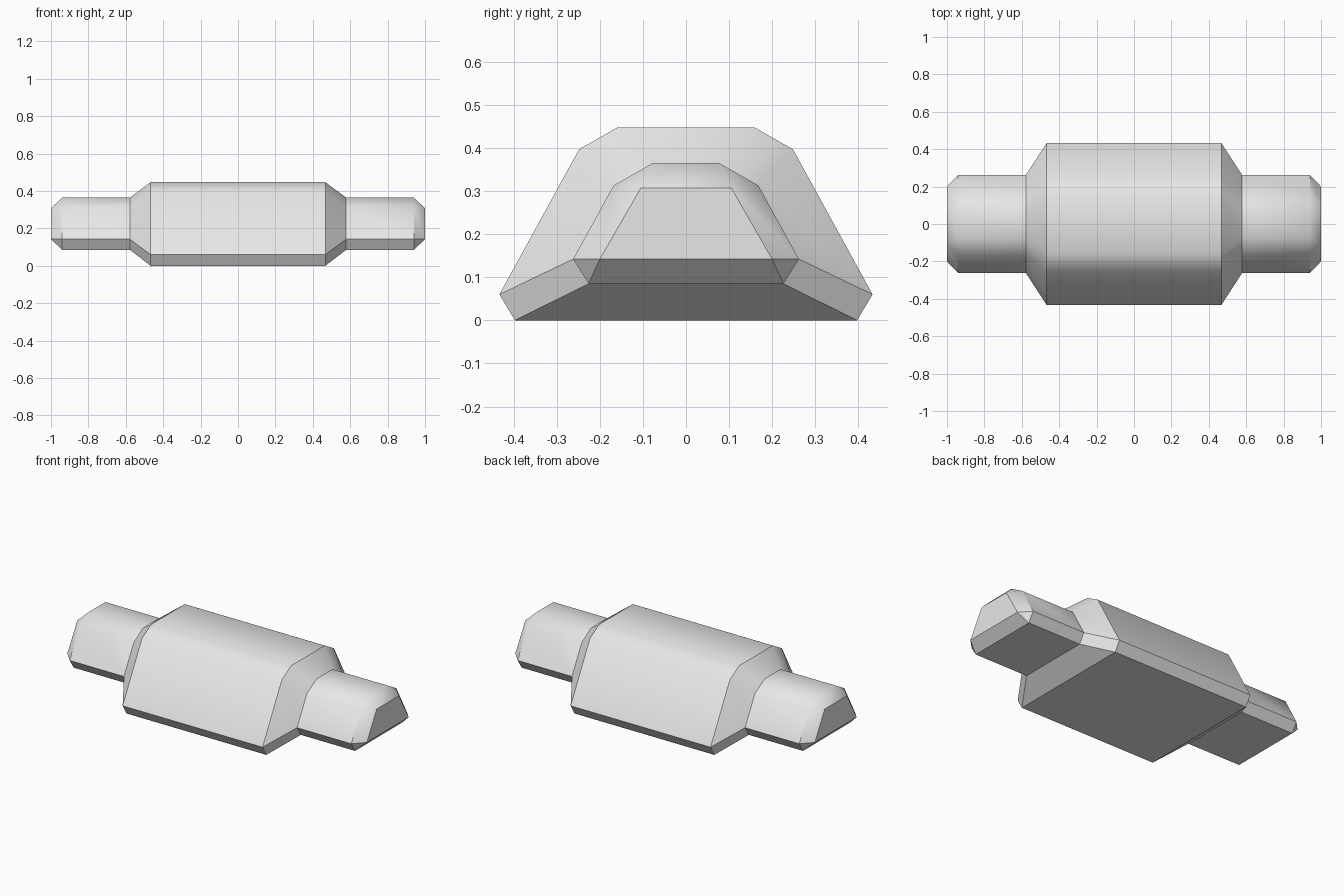
import bpy
import bmesh
import math

# Remove the default cube
if "Cube" in bpy.data.objects:
    bpy.data.objects.remove(bpy.data.objects["Cube"], do_unlink=True)

# Plain grey finish
grey = bpy.data.materials.new("light_grey")
grey.use_nodes = True
COLOUR = (0.8, 0.8, 0.8, 1)
grey.diffuse_color = COLOUR
grey.node_tree.nodes["Principled BSDF"].inputs["Base Color"].default_value = COLOUR

# Half cross-sections (y, z), from the base up
HOUSING = [(0.397, 0), (0.433, 0.06), (0.248, 0.397), (0.16, 0.447)]
PIPE = [(0.226, 0.085), (0.262, 0.142), (0.168, 0.313), (0.077, 0.365)]
# The end cap shares corners, so its chamfer tapers to triangles
CAP = [(0.2, 0.142), (0.2, 0.142), (0.105, 0.307), (0.105, 0.307)]

# Sections along the right half, mirrored to the left
half = [(0.467, HOUSING), (0.578, PIPE), (0.94, PIPE), (1.0, CAP)]
stations = [(-x, s) for x, s in reversed(half)] + half


def add_ring(bm, x, section):
    outline = section + [(-y, z) for y, z in reversed(section)]
    return [bm.verts.new((x, y, z)) for y, z in outline]


# Loft the housing, pipe stubs and chamfered ends
bm = bmesh.new()
rings = [add_ring(bm, x, s) for x, s in stations]
for a, b in zip(rings, rings[1:]):
    for i in range(len(a)):
        j = (i + 1) % len(a)
        bm.faces.new((a[i], a[j], b[j], b[i]))
bm.faces.new(rings[0])
bm.faces.new(rings[-1])
bmesh.ops.remove_doubles(bm, verts=bm.verts, dist=0.0005)
bmesh.ops.recalc_face_normals(bm, faces=bm.faces)

mesh = bpy.data.meshes.new("pipe_housing")
bm.to_mesh(mesh)
bm.free()
mesh.materials.append(grey)
housing = bpy.data.objects.new("pipe_housing", mesh)
bpy.context.collection.objects.link(housing)

# Smooth the rounded shoulders, keep the section breaks sharp
bpy.ops.object.select_all(action="DESELECT")
housing.select_set(True)
bpy.context.view_layer.objects.active = housing
bpy.ops.object.shade_smooth_by_angle(angle=math.radians(33))
